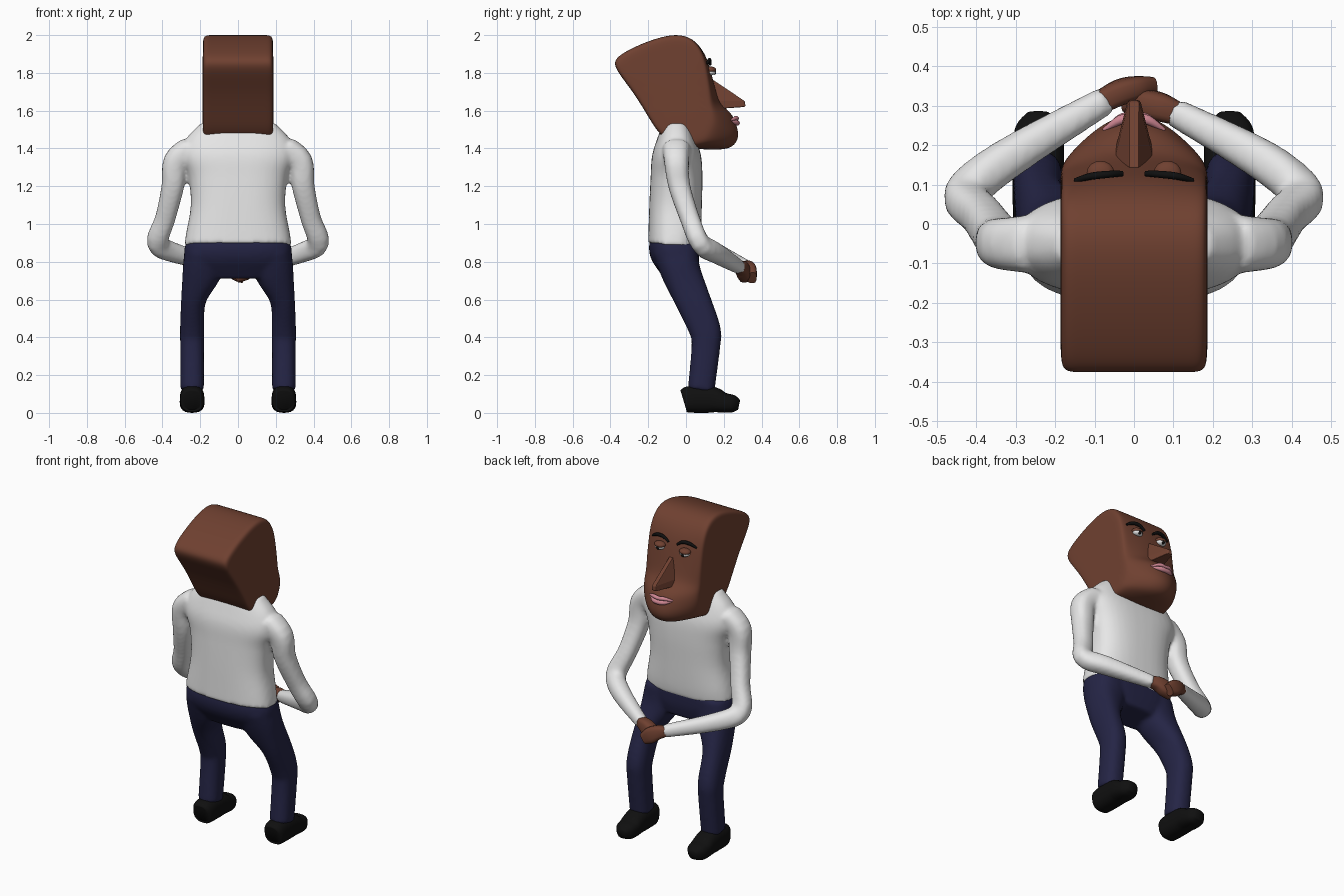
import bpy, bmesh, math
from mathutils import Vector, Matrix

cube = bpy.data.objects.get("Cube")
if cube:
    bpy.data.objects.remove(cube, do_unlink=True)

Y, Z = Vector((0, 1, 0)), Vector((0, 0, 1))


def material(name, r, g, b):
    m = bpy.data.materials.new(name)
    m.use_nodes = True
    m.diffuse_color = (r, g, b, 1)
    bsdf = m.node_tree.nodes["Principled BSDF"]
    bsdf.inputs["Base Color"].default_value = (r, g, b, 1)
    bsdf.inputs["Roughness"].default_value = 0.8
    return m


SKIN = material("brown skin", 0.16, 0.052, 0.03)
WHITE = material("white cloth", 0.8, 0.8, 0.8)
NAVY = material("navy cloth", 0.018, 0.018, 0.06)
BLACK = material("black", 0.005, 0.005, 0.005)
PINK = material("pink lips", 0.62, 0.24, 0.29)


def finish(name, bm, mat, smooth=True):
    bmesh.ops.recalc_face_normals(bm, faces=bm.faces)
    me = bpy.data.meshes.new(name)
    bm.to_mesh(me)
    bm.free()
    me.materials.append(mat)
    if smooth:
        me.shade_smooth()
        me.set_sharp_from_angle(angle=math.radians(60))
    ob = bpy.data.objects.new(name, me)
    bpy.context.scene.collection.objects.link(ob)
    return ob


def spline(pts, steps=4):
    """Catmull-Rom interpolation of (x, y, z, rx, ry) tuples."""
    pts = [Vector(p) for p in pts]
    out = []
    for i in range(len(pts) - 1):
        a, b, c, d = pts[max(i - 1, 0)], pts[i], pts[i + 1], pts[min(i + 2, len(pts) - 1)]
        for k in range(steps):
            t = k / steps
            out.append(0.5 * (2 * b + (c - a) * t + (2 * a - 5 * b + 4 * c - d) * t * t
                              + (3 * b - a - 3 * c + d) * t ** 3))
    return out + [pts[-1]]


def tube(bm, pts, ref=Y, n=24, p=2.4):
    """Closed loft of superellipse rings along a path."""
    path = spline(pts)
    rings = []
    for i, q in enumerate(path):
        t = path[min(i + 1, len(path) - 1)].to_3d() - path[max(i - 1, 0)].to_3d()
        t.normalize()
        u = ref.cross(t).normalized()
        v = t.cross(u)
        ring = []
        for k in range(n):
            a = math.tau * k / n
            c, s = math.cos(a), math.sin(a)
            c = math.copysign(abs(c) ** (2 / p), c)
            s = math.copysign(abs(s) ** (2 / p), s)
            ring.append(bm.verts.new(q.to_3d() + u * q[3] * c + v * q[4] * s))
        rings.append(ring)
    skin_rings(bm, rings)


def skin_rings(bm, rings):
    n = len(rings[0])
    for a, b in zip(rings, rings[1:]):
        for k in range(n):
            j = (k + 1) % n
            bm.faces.new((a[k], a[j], b[j], b[k]))
    bm.faces.new(rings[0])
    bm.faces.new(rings[-1])


def flip(pts, s):
    return [(p[0] * s, *p[1:]) for p in pts]


def fuse(ob):
    """Melt overlapping lofts into one soft surface."""
    m = ob.modifiers.new("fuse", 'REMESH')
    m.mode = 'VOXEL'
    m.voxel_size = 0.011
    m.use_smooth_shade = True
    m = ob.modifiers.new("soften", 'SMOOTH')
    m.factor = 0.5
    m.iterations = 8


def ellipsoid(name, centre, radii, mat):
    bm = bmesh.new()
    bmesh.ops.create_uvsphere(bm, u_segments=20, v_segments=12, radius=1,
                              matrix=Matrix.Translation(centre) @ Matrix.Diagonal((*radii, 1)))
    return finish(name, bm, mat)


# Head: side profile (y, z, pull back, lift) lofted across the width
PROFILE = [(-.39, 1.865, 0, 0), (-.32, 1.915, 0, 0), (-.2, 1.97, 0, 0), (-.06, 2.01, 0, 0),
           (.04, 1.985, 0, 0), (.105, 1.90, .01, 0), (.135, 1.80, .02, 0), (.16, 1.70, .03, 0),
           (.185, 1.63, .05, 0), (.25, 1.585, .1, 0), (.275, 1.52, .12, .01), (.29, 1.455, .15, .04),
           (.25, 1.395, .13, .06), (.15, 1.39, .05, .04), (0, 1.40, 0, 0), (-.13, 1.45, 0, 0),
           (-.2, 1.57, 0, 0), (-.28, 1.70, 0, 0), (-.36, 1.80, 0, 0)]
half = [(.187, .8), (.185, 1), (.14, 1), (.07, 1)]
stations = [(-x, s) for x, s in half] + [(0, 1)] + half[::-1]
bm = bmesh.new()
rings = []
for x, s in stations:
    f = (x / .185) ** 2
    rings.append([bm.verts.new((x, -.04 + (y - pull * f + .04) * s, 1.7 + (z + lift * f - 1.7) * s))
                  for y, z, pull, lift in PROFILE])
skin_rings(bm, rings)
head = finish("head", bm, SKIN)
head.data.shade_smooth()
head.data.attributes.remove(head.data.attributes["sharp_edge"]) if "sharp_edge" in head.data.attributes else None
sub = head.modifiers.new("round", 'SUBSURF')
sub.levels = sub.render_levels = 3

# Nose: wedge
bm = bmesh.new()
for x, y, z in [(.012, .14, 1.765), (.013, .312, 1.65), (.016, .315, 1.62),
                (.05, .18, 1.61), (.05, .16, 1.65), (.03, .1, 1.62)]:
    for s in (-1, 1):
        bm.verts.new((x * s, y, z))
bmesh.ops.convex_hull(bm, input=bm.verts)
nose = finish("nose", bm, SKIN, smooth=False)
bev = nose.modifiers.new("soft edges", 'BEVEL')
bev.width = 0.006
bev.segments = 2

# Lips
for name, ends, mid, centre in [
        ("upper_lip", (.077, .238, 1.549, .005, .005), (.035, .264, 1.561, .011, .012), (0, .268, 1.558, .011, .012)),
        ("lower_lip", (.07, .238, 1.544, .005, .005), (.035, .265, 1.537, .013, .013), (0, .271, 1.535, .014, .014))]:
    bm = bmesh.new()
    tube(bm, flip([ends, mid], -1) + [centre, mid, ends], n=12, p=2)
    finish(name, bm, PINK)

# Eyes and brows
BROW = [(.03, .128, 1.843, .006, .007), (.065, .126, 1.866, .010, .009),
        (.11, .121, 1.866, .010, .009), (.15, .110, 1.846, .005, .006)]
for side, s in (("left", 1), ("right", -1)):
    ellipsoid(side + "_eyelid", (.085 * s, .13, 1.816), (.035, .03, .018), SKIN)
    ellipsoid(side + "_eye", (.085 * s, .133, 1.804), (.031, .024, .017), WHITE)
    ellipsoid(side + "_iris", (.085 * s, .15, 1.802), (.011, .010, .012), BLACK)
    bm = bmesh.new()
    tube(bm, flip(BROW, s), n=12, p=2)
    finish(side + "_brow", bm, BLACK)

# Shirt: torso and sleeves fused together
TORSO = [(0, -.065, .885, .284, .136), (0, -.06, .95, .275, .139), (0, -.055, 1.1, .25, .139),
         (0, -.05, 1.25, .263, .137), (0, -.05, 1.36, .30, .13), (0, -.05, 1.45, .275, .103),
         (0, -.05, 1.535, .195, .072)]
UPPER_ARM = [(.255, -.05, 1.40, .065, .075), (.33, -.05, 1.33, .066, .066), (.345, -.035, 1.2, .06, .058),
             (.385, .02, 1.03, .054, .052), (.425, .075, .90, .058, .052), (.33, .16, .845, .052, .052)]
WRIST = {1: (.1, .285, .77, .037, .036), -1: (.07, .315, .775, .037, .036)}
bm = bmesh.new()
tube(bm, TORSO, p=2.6, n=40)
for s in (1, -1):
    tube(bm, flip(UPPER_ARM + [WRIST[s]], s))
fuse(finish("shirt", bm, WHITE))

# Clasped hands
HANDS = {"left_hand": [(.11, .28, .772, .03, .03), (.07, .295, .765, .04, .036),
                       (.03, .305, .745, .046, .036), (-.015, .31, .72, .034, .028)],
         "right_hand": [(-.08, .311, .776, .03, .03), (-.04, .332, .765, .04, .032),
                        (.0, .345, .742, .046, .03), (.04, .35, .715, .034, .024)]}
for name, pts in HANDS.items():
    bm = bmesh.new()
    tube(bm, pts, p=3, n=20)
    finish(name, bm, SKIN)

# Trousers: pelvis and legs fused together
PELVIS = [(0, -.065, .93, .262, .122), (0, -.062, .87, .284, .134), (0, -.045, .8, .275, .118),
          (0, -.03, .725, .2, .085)]
LEG = [(.17, -.055, .86, .11, .12), (.19, -.028, .75, .105, .105), (.235, .035, .6, .066, .094),
       (.243, .10, .44, .064, .084), (.243, .105, .35, .063, .076), (.243, .08, .12, .063, .071)]
bm = bmesh.new()
tube(bm, PELVIS, p=2.6, n=40)
for s in (1, -1):
    tube(bm, flip(LEG, s))
fuse(finish("trousers", bm, NAVY))

# Shoes
SHOE = [(.243, -.014, .068, .045, .05), (.243, .005, .071, .062, .068), (.243, .09, .073, .065, .073),
        (.243, .15, .068, .065, .067), (.243, .2, .054, .065, .053), (.243, .25, .048, .056, .046),
        (.243, .281, .042, .028, .026)]
for side, s in (("left", 1), ("right", -1)):
    bm = bmesh.new()
    tube(bm, flip(SHOE, s), ref=Z, p=2.6)
    finish(side + "_shoe", bm, BLACK)
